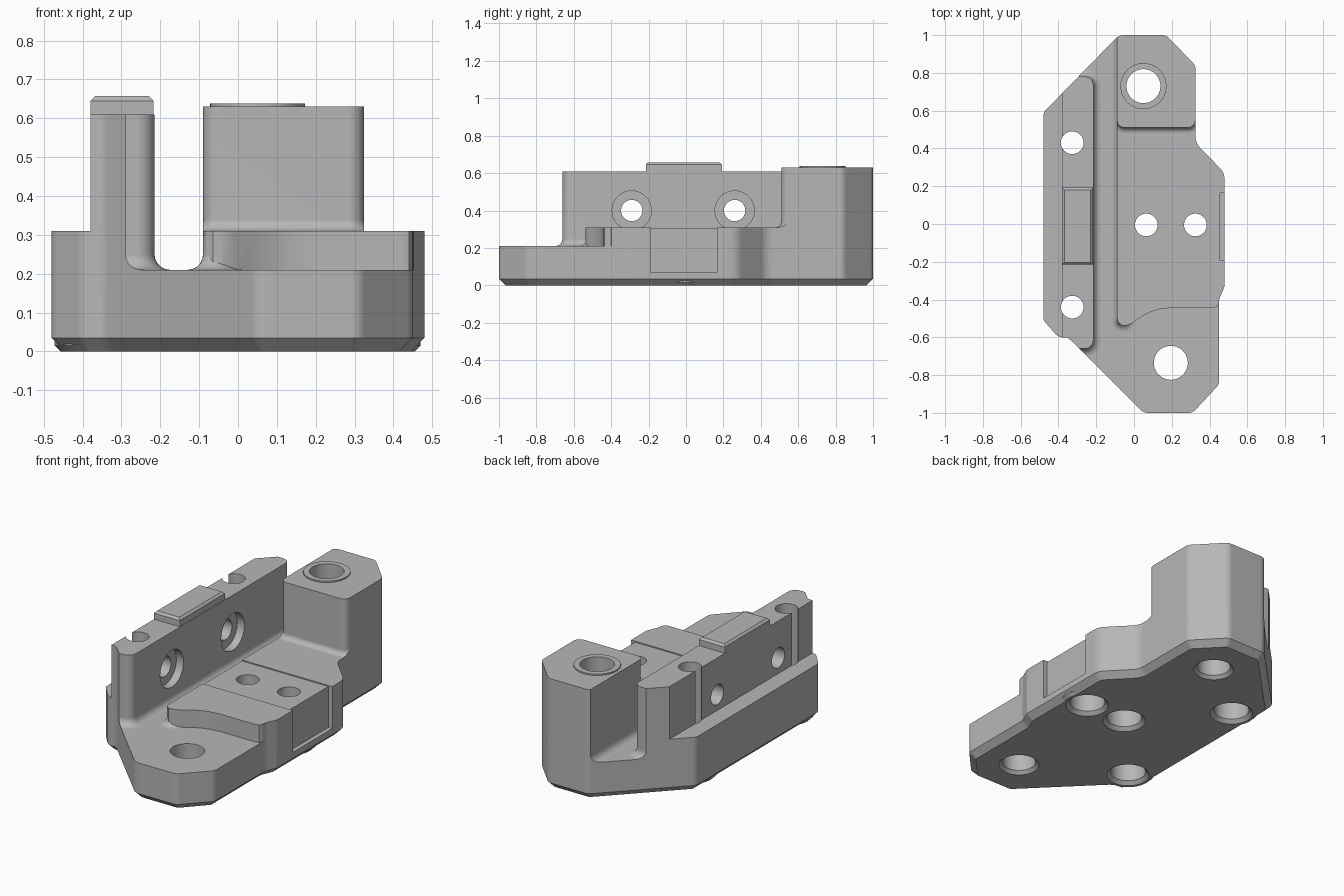
import bpy, bmesh, math
from mathutils import Vector

if "Cube" in bpy.data.objects:
    bpy.data.objects.remove(bpy.data.objects["Cube"])

grey = bpy.data.materials.new("machined_grey")
grey.diffuse_color = (0.47, 0.47, 0.47, 1)
grey.use_nodes = True
grey.node_tree.nodes["Principled BSDF"].inputs["Base Color"].default_value = grey.diffuse_color


def rounded(corners, segs=5):
    """Counter-clockwise polygon from (x, y, radius) corners."""
    pts = []
    n = len(corners)
    for i, (x, y, r) in enumerate(corners):
        p = Vector((x, y))
        a = (Vector(corners[i - 1][:2]) - p).normalized()
        b = (Vector(corners[(i + 1) % n][:2]) - p).normalized()
        if r == 0:
            pts.append(p)
            continue
        half = a.angle(b) / 2
        t = r / math.tan(half)
        centre = p + (a + b).normalized() * (r / math.sin(half))
        start, end = p + a * t - centre, p + b * t - centre
        sweep = math.atan2(start.x * end.y - start.y * end.x, start.dot(end))
        a0 = math.atan2(start.y, start.x)
        for k in range(segs + 1):
            ang = a0 + sweep * k / segs
            pts.append(centre + r * Vector((math.cos(ang), math.sin(ang))))
    return pts


def inset(pts, d):
    """Mitred offset, positive is inward."""
    out = []
    for i, p in enumerate(pts):
        e1 = (p - pts[i - 1]).normalized()
        e2 = (pts[(i + 1) % len(pts)] - p).normalized()
        n1, n2 = Vector((-e1.y, e1.x)), Vector((-e2.y, e2.x))
        out.append(p + (n1 + n2) * d / (1 + n1.dot(n2)))
    return out


def loft(name, rings):
    """Solid through (z, polygon) rings from bottom to top."""
    bm = bmesh.new()
    loops = [[bm.verts.new((p[0], p[1], z)) for p in pts] for z, pts in rings]
    n = len(loops[0])
    bm.faces.new(loops[0][::-1])
    bm.faces.new(loops[-1])
    for lo, hi in zip(loops, loops[1:]):
        for i in range(n):
            j = (i + 1) % n
            bm.faces.new((lo[i], lo[j], hi[j], hi[i]))
    me = bpy.data.meshes.new(name)
    bm.to_mesh(me)
    bm.free()
    me.materials.append(grey)
    ob = bpy.data.objects.new(name, me)
    bpy.context.collection.objects.link(ob)
    return ob


def prism(name, pts, z0, z1):
    return loft(name, [(z0, pts), (z1, pts)])


def rect(x0, x1, y0, y1, r=0):
    return rounded([(x0, y0, r), (x1, y0, r), (x1, y1, r), (x0, y1, r)])


def circle(x, y, r, n=40):
    return [Vector((x + r * math.cos(2 * math.pi * k / n),
                    y + r * math.sin(2 * math.pi * k / n))) for k in range(n)]


def flared(name, pts, z0, z1, r):
    """Upright block with a fillet at its foot."""
    rings = [(z0 - 0.05, inset(pts, -r))]
    for k in range(6):
        a = k / 5 * math.pi / 2
        rings.append((z0 + r * (1 - math.cos(a)), inset(pts, -r * (1 - math.sin(a)))))
    return loft(name, rings + [(z1, pts)])


def combine(ob, other, op):
    mod = ob.modifiers.new("bool", 'BOOLEAN')
    mod.operation, mod.solver, mod.object = op, 'EXACT', other
    dg = bpy.context.evaluated_depsgraph_get()
    me = bpy.data.meshes.new_from_object(ob.evaluated_get(dg))
    ob.modifiers.clear()
    ob.data = me
    bpy.data.objects.remove(other)
    return ob


outline = rounded([
    (0.05, -1, .06), (0.31, -1, .05), (0.45, -0.85, .05), (0.45, -0.40, .05),
    (0.48, -0.33, .05), (0.48, 0.27, .09), (0.325, 0.43, .09), (0.325, 0.84, .05),
    (0.17, 1.0, .05), (-0.08, 1.0, .06), (-0.48, 0.59, .05), (-0.48, -0.51, .05),
    (-0.40, -0.60, .05), (-0.35, -0.60, .05)])


def clip(ob):
    return combine(ob, prism("clip", outline, -0.1, 1), 'INTERSECT')


# Base plate with chamfered underside
body = loft("bracket_body", [(0, inset(outline, 0.035)), (0.035, outline), (0.21, outline)])

small_holes = [(0.065, -0.005), (0.325, -0.005), (-0.327, 0.43), (-0.327, -0.44)]
large_holes = [(0.05, 0.73), (0.195, -0.735)]

# Lands around the small holes on the underside
parts = []
for x, y in small_holes[1:]:
    parts.append(clip(loft("land", [(0, circle(x, y, 0.13)), (0.015, circle(x, y, 0.145)),
                                    (0.1, circle(x, y, 0.145))])))

# Side ledge
parts.append(clip(prism("ledge", rect(-0.6, -0.34, -1, 1), 0.1, 0.31)))

# Upright wall and the locating pad on it
wall = rounded([(-0.38, -0.66, 0), (-0.215, -0.66, .045), (-0.215, 0.78, .045), (-0.38, 0.78, 0)])
parts.append(clip(flared("wall", wall, 0.21, 0.61, 0.04)))
pad = rect(-0.38, -0.217, -0.215, 0.192)
parts.append(loft("pad", [(0.55, pad), (0.645, pad), (0.657, inset(pad, 0.012))]))

# Raised platform with a curved front edge
front = [(-0.09, -0.50), (-0.083, -0.522), (-0.065, -0.536), (-0.04, -0.537), (-0.01, -0.525),
         (0.04, -0.49), (0.09, -0.465), (0.14, -0.45), (0.20, -0.443), (0.42, -0.443),
         (0.44, -0.437), (0.449, -0.42), (0.45, -0.40), (0.6, -0.35), (0.6, 1.2), (-0.09, 1.2)]
front = [Vector(p) for p in front]
parts.append(clip(prism("platform", front, 0.1, 0.31)))
parts.append(clip(flared("channel_fillet", rect(-0.09, -0.03, -0.53, 1.2, .025), 0.21, 0.30, 0.04)))

# Tall rear block with a ring boss
block = rounded([(-0.09, 0.51, .04), (0.325, 0.51, .04), (0.325, 1.2, 0), (-0.09, 1.2, 0)])
block = clip(flared("rear_block", block, 0.31, 0.63, 0.03))
parts.append(combine(block, prism("clip", front, 0, 1), 'INTERSECT'))
parts.append(prism("ring_boss", circle(0.05, 0.73, 0.122), 0.55, 0.638))

for part in parts:
    combine(body, part, 'UNION')


def cut(cutter):
    combine(body, cutter, 'DIFFERENCE')


# Shallow strip across the platform and the pocket in its side
cut(prism("strip", rect(-0.2, 0.6, -0.19, 0.165), 0.304, 0.4))
cut(prism("side_pocket", rect(0.455, 0.6, -0.19, 0.165), 0.07, 0.4))

# Vertical holes, counterbored below
for x, y in small_holes:
    cut(loft("hole", [(z, circle(x, y, r)) for z, r in
                      ((-0.02, .115), (0, .115), (0.02, .095), (0.15, .095), (0.1501, .06), (1, .06))]))
for x, y in large_holes:
    cut(loft("hole", [(z, circle(x, y, r)) for z, r in
                      ((-0.02, .108), (0, .108), (0.018, .09), (1, .09))]))

# Cross holes through the wall, counterbored on the channel side
for y in (-0.29, 0.26):
    cutter = loft("cross_hole", [(z, circle(0, 0, r)) for z, r in
                                 ((-0.5, .057), (-0.26, .057), (-0.2599, .105), (-0.15, .105))])
    # local z runs along world x
    for v in cutter.data.vertices:
        v.co = (v.co.z, v.co.x + y, v.co.y + 0.40)
    cut(cutter)

# Clean up and shade
bm = bmesh.new()
bm.from_mesh(body.data)
bmesh.ops.remove_doubles(bm, verts=bm.verts, dist=0.00005)
bmesh.ops.recalc_face_normals(bm, faces=bm.faces)
for f in bm.faces:
    f.material_index = 0
bm.to_mesh(body.data)
bm.free()
body.data.materials.clear()
body.data.materials.append(grey)
bpy.context.view_layer.objects.active = body
body.select_set(True)
bpy.ops.object.shade_smooth_by_angle(angle=math.radians(25))
weighted = body.modifiers.new("weighted_normals", 'WEIGHTED_NORMAL')
weighted.keep_sharp = True
